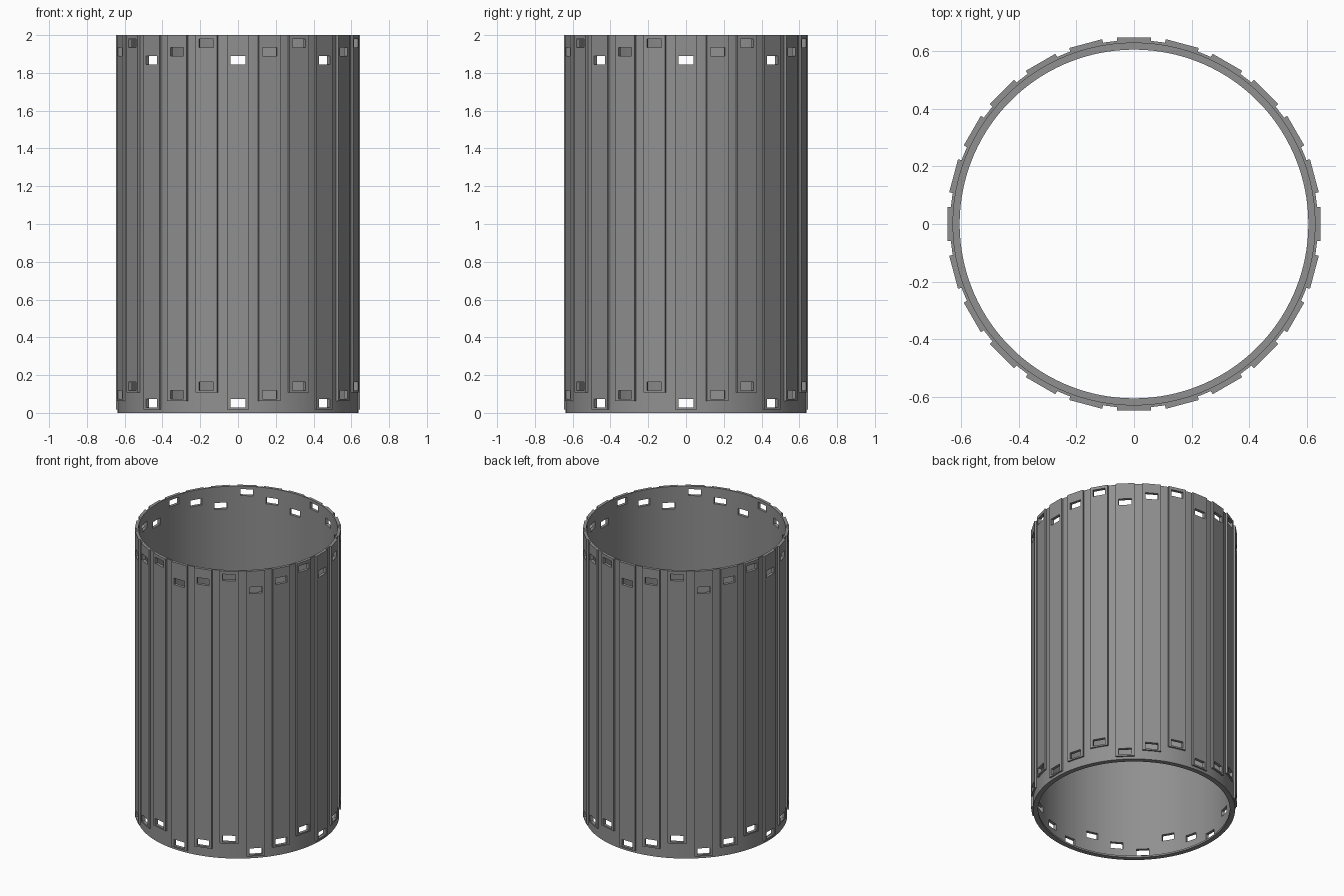
import bpy, bmesh, math
from mathutils import Matrix, Vector

cube = bpy.data.objects.get("Cube")
if cube:
    bpy.data.objects.remove(cube, do_unlink=True)

RIBS = 24
HEIGHT = 2.0
STEP = 0.045          # stagger between neighbouring ribs, repeating every three
SEGMENTS = 144

steel = bpy.data.materials.new("grey_steel")
steel.use_nodes = True
steel.diffuse_color = (0.28, 0.28, 0.28, 1)
steel.node_tree.nodes["Principled BSDF"].inputs["Base Color"].default_value = (0.28, 0.28, 0.28, 1)


def make_object(name, bm):
    bmesh.ops.recalc_face_normals(bm, faces=bm.faces)
    mesh = bpy.data.meshes.new(name)
    bm.to_mesh(mesh)
    bm.free()
    mesh.materials.append(steel)
    obj = bpy.data.objects.new(name, mesh)
    bpy.context.collection.objects.link(obj)
    return obj


def radial_box(bm, index, width, r_in, r_out, z_low, z_high):
    """Box facing outward at one rib position; index 0 faces the front."""
    turn = Matrix.Rotation(math.tau * index / RIBS, 4, 'Z')
    place = Matrix.Translation((0, -(r_in + r_out) / 2, (z_low + z_high) / 2))
    size = Matrix.Diagonal((width, r_out - r_in, z_high - z_low, 1))
    bmesh.ops.create_cube(bm, size=1, matrix=turn @ place @ size)


# Thin round wall with an inward lip at the foot
bm = bmesh.new()
profile = [(0.637, 0), (0.637, HEIGHT), (0.627, HEIGHT),
           (0.627, 0.012), (0.604, 0.012), (0.604, 0)]
rings = []
for s in range(SEGMENTS):
    a = math.tau * (s + 0.5) / SEGMENTS
    rings.append([bm.verts.new((r * math.cos(a), r * math.sin(a), z)) for r, z in profile])
for s in range(SEGMENTS):
    here, there = rings[s], rings[(s + 1) % SEGMENTS]
    for p in range(len(profile)):
        q = (p + 1) % len(profile)
        bm.faces.new((here[p], there[p], there[q], here[q]))
wall = make_object("cylinder_wall", bm)

# Flat vertical ribs with staggered lower ends, and their window cutters
ribs_bm, cut_bm = bmesh.new(), bmesh.new()
for i in range(RIBS):
    lift = STEP * (i % 3)
    radial_box(ribs_bm, i, 0.118, 0.632, 0.647, 0.018 + lift, HEIGHT)
    for base in (0.028, 1.844):
        radial_box(cut_bm, i, 0.08, 0.58, 0.7, base + lift, base + lift + 0.045)
ribs = make_object("outer_ribs", ribs_bm)
cutter = make_object("window_cutter", cut_bm)
cutter.hide_render = True

# Cut the windows through wall and ribs, then shade
for obj in (wall, ribs):
    mod = obj.modifiers.new("windows", 'BOOLEAN')
    mod.operation = 'DIFFERENCE'
    mod.solver = 'EXACT'
    mod.object = cutter
    bpy.ops.object.select_all(action='DESELECT')
    obj.select_set(True)
    bpy.context.view_layer.objects.active = obj
    bpy.ops.object.modifier_apply(modifier=mod.name)
    bpy.ops.object.shade_smooth_by_angle(angle=math.radians(30))
bpy.data.objects.remove(cutter, do_unlink=True)
